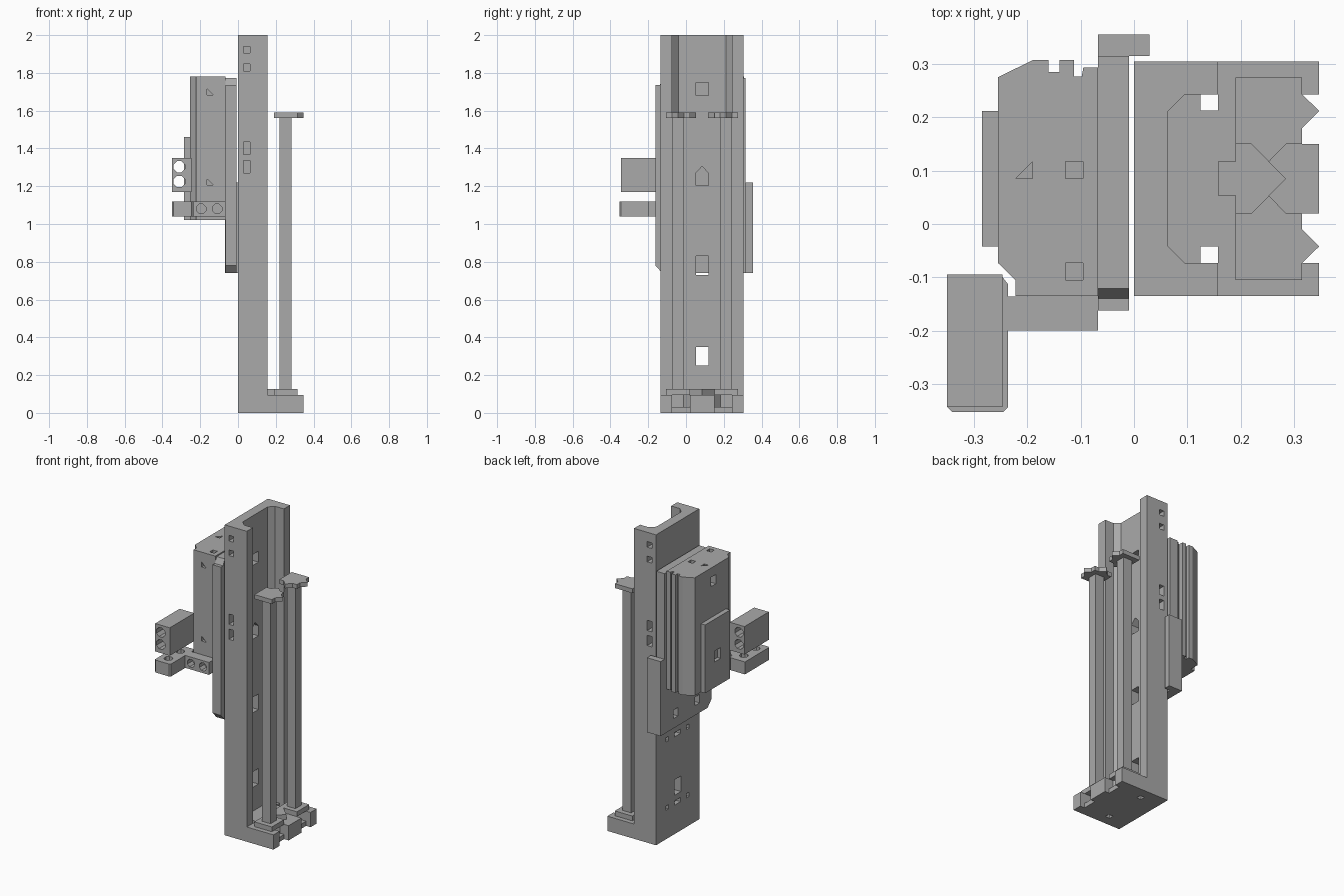
import bpy, bmesh, math
from mathutils import Vector

cube = bpy.data.objects.get("Cube")
if cube:
    bpy.data.objects.remove(cube)

grey = bpy.data.materials.new("plain grey")
grey.use_nodes = True
COLOUR = (0.4, 0.4, 0.4, 1)
grey.diffuse_color = COLOUR
grey.node_tree.nodes["Principled BSDF"].inputs["Base Color"].default_value = COLOUR

MID = 0.085  # y of the column's plane of symmetry


def prism(name, axis, outline, lo, hi):
    """Extrude an outline (xy, xz or yz) along the given axis."""
    place = {"z": lambda a, b, c: (a, b, c),
             "y": lambda a, b, c: (a, c, b),
             "x": lambda a, b, c: (c, a, b)}[axis]
    bm = bmesh.new()
    face = bm.faces.new([bm.verts.new(place(a, b, lo)) for a, b in outline])
    out = bmesh.ops.extrude_face_region(bm, geom=[face])
    verts = [v for v in out["geom"] if isinstance(v, bmesh.types.BMVert)]
    bmesh.ops.translate(bm, verts=verts, vec=Vector(place(0, 0, hi - lo)))
    bmesh.ops.recalc_face_normals(bm, faces=bm.faces)
    mesh = bpy.data.meshes.new(name)
    bm.to_mesh(mesh)
    bm.free()
    mesh.materials.append(grey)
    ob = bpy.data.objects.new(name, mesh)
    bpy.context.scene.collection.objects.link(ob)
    return ob


def rect(a, b, w, h):
    return [(a - w / 2, b - h / 2), (a + w / 2, b - h / 2),
            (a + w / 2, b + h / 2), (a - w / 2, b + h / 2)]


def ngon(a, b, r, n=8):
    return [(a + r * math.cos((i + .5) * math.tau / n),
             b + r * math.sin((i + .5) * math.tau / n)) for i in range(n)]


def mirrored(outline):
    return [(x, 2 * MID - y) for x, y in outline]


def cut(ob, axis, outline, lo, hi):
    """Subtract a prism from a part."""
    tool = prism("cutter", axis, outline, lo, hi)
    tool.hide_render = True
    mod = ob.modifiers.new("cut", "BOOLEAN")
    mod.operation, mod.solver, mod.object = "DIFFERENCE", "EXACT", tool
    bpy.context.view_layer.update()
    graph = bpy.context.evaluated_depsgraph_get()
    mesh = bpy.data.meshes.new_from_object(ob.evaluated_get(graph))
    ob.modifiers.clear()
    ob.data = mesh
    bpy.data.objects.remove(tool)


# Column with foot: an L profile with a channel down its open side
column = prism("column", "y", [(0, 0), (.347, 0), (.347, .095), (.157, .095),
                               (.157, 2), (0, 2)], -.135, .305)
cut(column, "z", [(.063, -.041), (.095, -.073), (.18, -.073), (.18, .243),
                  (.095, .243), (.063, .211)], .096, 2.1)
for z in (1.715, .78, .30):
    cut(column, "x", rect(MID, z, .066, .1 if z < 1 else .07), -.1, .08)
cut(column, "x", [(.052, 1.205), (.118, 1.205), (.118, 1.27), (MID, 1.305),
                  (.052, 1.27)], -.1, .08)
for z, h in ((1.922, .036), (1.828, .036), (1.4, .066), (1.303, .066)):
    for lo, hi in ((-.2, -.08), (.25, .4)):
        cut(column, "y", rect(.046, z, .034, h), lo, hi)
for z in (.2, .64):
    for y, w in ((-.02, .025), (MID, .06), (.19, .025)):
        cut(column, "x", rect(y, z, w, .028), -.1, .03)

# Foot: slots under the rods, drain holes in the channel floor
for side in (lambda p: p, mirrored):
    cut(column, "z", side([(.25, -.073), (.4, -.073), (.4, .02), (.285, .02),
                           (.25, -.012)]), .03, .2)
    cut(column, "z", side([(.315, -.073), (.4, -.073), (.4, .02), (.315, .02)]), -.1, .2)
    cut(column, "z", side(rect(.141, -.058, .032, .031)), -.1, .2)

# Rod seat on the foot
prism("rod_seat", "z", [(.19, -.105), (.315, -.105), (.315, .02), (.22, .02),
                        (.285, MID), (.22, .15), (.315, .15), (.315, .275),
                        (.19, .275), (.19, .117), (.157, .117), (.157, .053),
                        (.19, .053)], .095, .126)

# Two square rods with pointed caps
cap = [(.19, -.105), (.315, -.105), (.315, -.073), (.347, -.042), (.315, -.01),
       (.315, .02), (.285, .02), (.253, .053), (.22, .02), (.19, .02)]
for name, side in (("front", lambda p: p), ("rear", mirrored)):
    prism(name + "_rod", "z", side(rect(.252, -.042, .062, .062)), .126, 1.562)
    prism(name + "_rod_cap", "z", side(cap), 1.562, 1.59)

# Sliding plate beside the column, with its rear edge cover
plate = prism("slide_plate", "x", [(-.162, .78), (-.125, .74), (.315, .74),
                                   (.315, 1.772), (-.121, 1.772), (-.14, 1.735),
                                   (-.162, 1.735)], -.067, -.009)
for y in (-.02, .2):
    cut(plate, "x", rect(y, .83, .045, .055), -.1, -.03)
prism("edge_cover", "z", rect(-.019, .335, .097, .04), .74, 1.22)

# Carriage block, grooved along its rear face
carriage = prism("carriage", "z", [
    (-.255, .275), (-.19, .307), (-.16, .307), (-.16, .285), (-.14, .285),
    (-.14, .307), (-.112, .307), (-.112, .276), (-.098, .276), (-.095, .293),
    (-.067, .293), (-.067, -.135), (-.222, -.135), (-.222, -.105),
    (-.255, -.073)], 1.02, 1.78)
for y in (.101, -.089):
    cut(carriage, "z", rect(-.112, y, .033, .032), 1.74, 1.9)
cut(carriage, "z", [(-.222, MID), (-.19, MID), (-.19, .117)], 1.74, 1.9)
for z in (1.684, 1.207):
    cut(carriage, "y", [(-.165, z), (-.132, z), (-.165, z + .032)], -.2, -.09)
cut(carriage, "x", rect(MID, 1.69, .05, .06), -.3, -.2)

# Raised cover on the carriage
cover = prism("carriage_cover", "z", rect(-.27, MID, .03, .254), 1.02, 1.46)
cut(cover, "x", rect(MID, 1.22, .06, .07), -.3, -.262)

# Bracket arm in front of the carriage
bracket = prism("bracket", "z", [
    (-.35, -.343), (-.341, -.352), (-.245, -.352), (-.236, -.343), (-.236, -.2),
    (-.067, -.2), (-.067, -.136), (-.236, -.136), (-.236, -.113), (-.246, -.1),
    (-.35, -.1)], 1.04, 1.12)
for x in (-.195, -.11):
    cut(bracket, "y", ngon(x, 1.08, .027), -.3, -.15)
for y in (-.29, -.17):
    cut(bracket, "z", ngon(-.293, y, .027), 1.0, 1.2)

# Clamp block above the bracket, with two through bores
clamp = prism("clamp_block", "z", rect(-.298, -.219, .104, .248), 1.17, 1.35)
for z in (1.225, 1.303):
    cut(clamp, "y", ngon(-.311, z, .032), -.4, 0)
